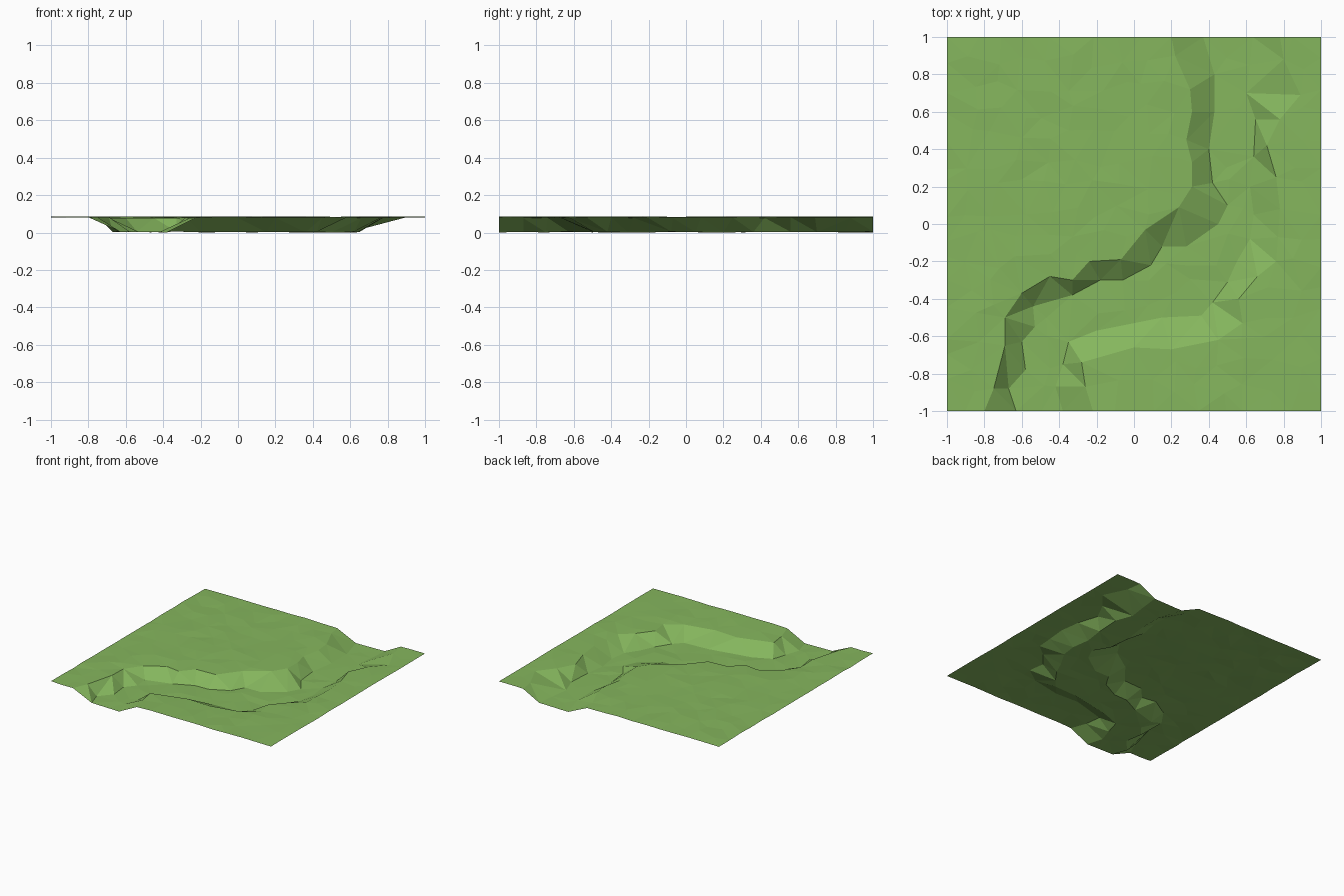
import bpy
import bmesh
import random
from mathutils import Vector
from mathutils.geometry import delaunay_2d_cdt, intersect_point_line

cube = bpy.data.objects.get("Cube")
if cube:
    bpy.data.objects.remove(cube, do_unlink=True)

random.seed(4)
PLATEAU, CREST, FLOOR = .09, .087, .01

# Valley contours, running from the back edge to the front edge
left_crest = [(.2, 1), (.22, .9), (.3, .72), (.31, .6), (.28, .45), (.31, .33),
              (.31, .2), (.24, .09), (.06, -.03), (-.07, -.19), (-.24, -.2),
              (-.33, -.3), (-.45, -.28), (-.6, -.37), (-.69, -.5),
              (-.69, -.65), (-.87, -.78), (-.75, -.88), (-.8, -1)]
left_foot = [(.37, 1), (.43, .8), (.43, .6), (.4, .4), (.42, .22), (.51, .24),
             (.5, .1), (.45, 0), (.28, -.12), (.15, -.12), (.09, -.22),
             (-.06, -.3), (-.18, -.3), (-.33, -.38), (-.54, -.44), (-.53, -.55),
             (-.6, -.63), (-.58, -.78), (-.67, -.88), (-.63, -1)]
right_foot = [(.635, 1), (.62, .85), (.6, .7), (.65, .56), (.64, .36), (.62, .2),
              (.64, .05), (.62, -.08), (.55, -.2), (.5, -.31), (.42, -.42),
              (.36, -.49), (.15, -.5), (0, -.53), (-.2, -.57), (-.35, -.63),
              (-.38, -.75), (-.42, -.87), (-.38, -1)]
right_crest = [(.78, 1), (.8, .88), (.89, .69), (.78, .56), (.71, .42), (.76, .25),
               (.78, .08), (.77, -.07), (.76, -.2), (.66, -.28), (.56, -.4),
               (.58, -.53), (.45, -.62), (.2, -.67), (0, -.66), (-.28, -.74),
               (-.26, -.87), (-.22, -1)]
contours = [(left_crest, CREST), (left_foot, FLOOR),
            (right_foot, FLOOR), (right_crest, CREST)]
valley = left_crest + right_crest[::-1]
bed = left_foot + right_foot[::-1]


def inside(x, y, polygon):
    hit = False
    for (ax, ay), (bx, by) in zip(polygon, polygon[1:] + polygon[:1]):
        if (ay > y) != (by > y) and x < ax + (y - ay) * (bx - ax) / (by - ay):
            hit = not hit
    return hit


def distance(x, y, line):
    p = Vector((x, y))
    best = 9
    for a, b in zip(line, line[1:]):
        a, b = Vector(a), Vector(b)
        t = intersect_point_line(p, a, b)[1]
        best = min(best, (p - a.lerp(b, max(0, min(1, t)))).length)
    return best


# Contour points and the edges that the triangles must keep
points, heights, edges = [], [], []
for line, z in contours:
    start = len(points)
    points += [Vector(p) for p in line]
    heights += [z + random.uniform(-.003, .003) for p in line]
    edges += [(i, i + 1) for i in range(start, len(points) - 1)]

# Loose points over the plateau and the valley bed, straight along the rim
steps = 15
for i in range(steps + 1):
    for j in range(steps + 1):
        x, y = 2 * i / steps - 1, 2 * j / steps - 1
        if 0 < i < steps:
            x += random.uniform(-.04, .04)
        if 0 < j < steps:
            y += random.uniform(-.04, .04)
        if min(distance(x, y, line) for line, z in contours) < .05:
            continue
        if inside(x, y * .999, bed):
            z = FLOOR
        elif inside(x, y * .999, valley):
            continue
        else:
            z = PLATEAU
        points.append(Vector((x, y)))
        heights.append(z + random.uniform(-.003, .003))

# Triangulated sheet of ground
verts, _, faces, origins, _, _ = delaunay_2d_cdt(points, edges, [], 0, 1e-5)
levels = [heights[o[0]] if o else CREST for o in origins]
base = min(levels)
bm = bmesh.new()
grid = [bm.verts.new((v.x, v.y, z - base)) for v, z in zip(verts, levels)]
for face in faces:
    bm.faces.new([grid[i] for i in face])
bm.normal_update()
for face in bm.faces:
    if face.normal.z < 0:
        face.normal_flip()
mesh = bpy.data.meshes.new("valley_ground")
bm.to_mesh(mesh)
bm.free()

# Grass colour
grass = bpy.data.materials.new("grass_green")
grass.use_nodes = True
colour = (.235, .468, .11, 1)
grass.diffuse_color = colour
shader = grass.node_tree.nodes["Principled BSDF"]
shader.inputs["Base Color"].default_value = colour
shader.inputs["Roughness"].default_value = .9
mesh.materials.append(grass)
ground = bpy.data.objects.new("valley_ground", mesh)
bpy.context.collection.objects.link(ground)
